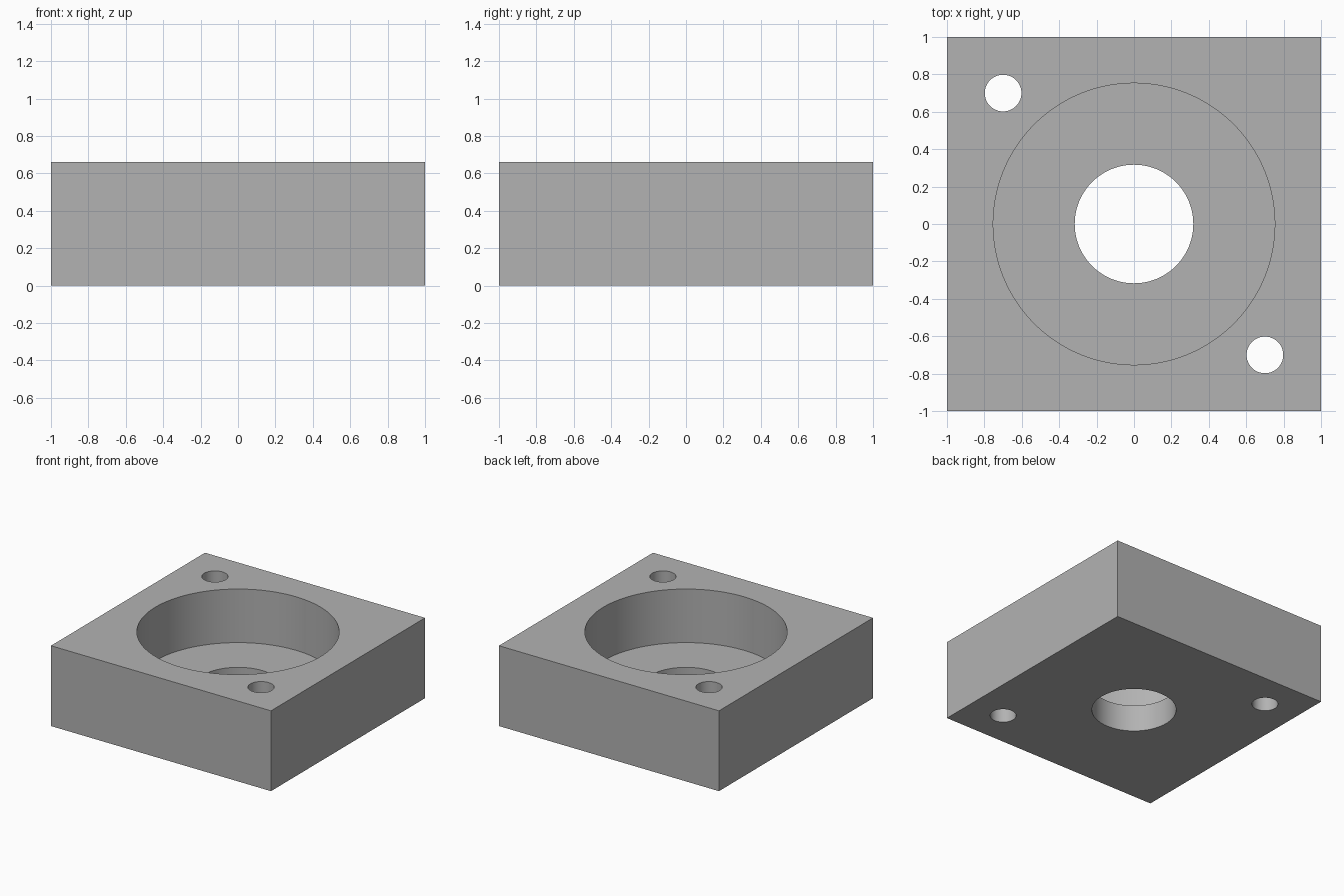
import bpy

HEIGHT = 0.66
FLOOR = 0.22

if "Cube" in bpy.data.objects:
    bpy.data.objects.remove(bpy.data.objects["Cube"], do_unlink=True)

grey = bpy.data.materials.new("plain_grey")
grey.use_nodes = True
colour = (0.448, 0.448, 0.448, 1)
grey.diffuse_color = colour
grey.node_tree.nodes["Principled BSDF"].inputs["Base Color"].default_value = colour

# Square block
bpy.ops.mesh.primitive_cube_add(size=2, location=(0, 0, HEIGHT / 2))
block = bpy.context.object
block.name = "bored_block"
block.scale.z = HEIGHT / 2
bpy.ops.object.transform_apply(location=True, rotation=False, scale=True)
block.data.materials.append(grey)


def bore(name, x, y, radius, bottom, sides):
    """Cut a vertical round hole from the given bottom up through the top."""
    top = HEIGHT + 0.2
    bpy.ops.mesh.primitive_cylinder_add(
        vertices=sides, radius=radius, depth=top - bottom,
        location=(x, y, (top + bottom) / 2))
    cutter = bpy.context.object
    cutter.name = name
    cutter.hide_render = True
    cut = block.modifiers.new(name, "BOOLEAN")
    cut.operation = "DIFFERENCE"
    cut.solver = "EXACT"
    cut.object = cutter
    bpy.ops.object.select_all(action="DESELECT")
    block.select_set(True)
    bpy.context.view_layer.objects.active = block
    bpy.ops.object.modifier_apply(modifier=cut.name)
    bpy.data.objects.remove(cutter, do_unlink=True)


# Wide pocket, central through hole and two diagonal bolt holes
bore("pocket_cutter", 0, 0, 0.753, FLOOR, 128)
bore("centre_hole_cutter", 0, 0, 0.317, -0.2, 96)
for side in (-1, 1):
    bore("bolt_hole_cutter", side * 0.7, -side * 0.7, 0.098, -0.2, 48)

bpy.ops.object.shade_smooth_by_angle()
